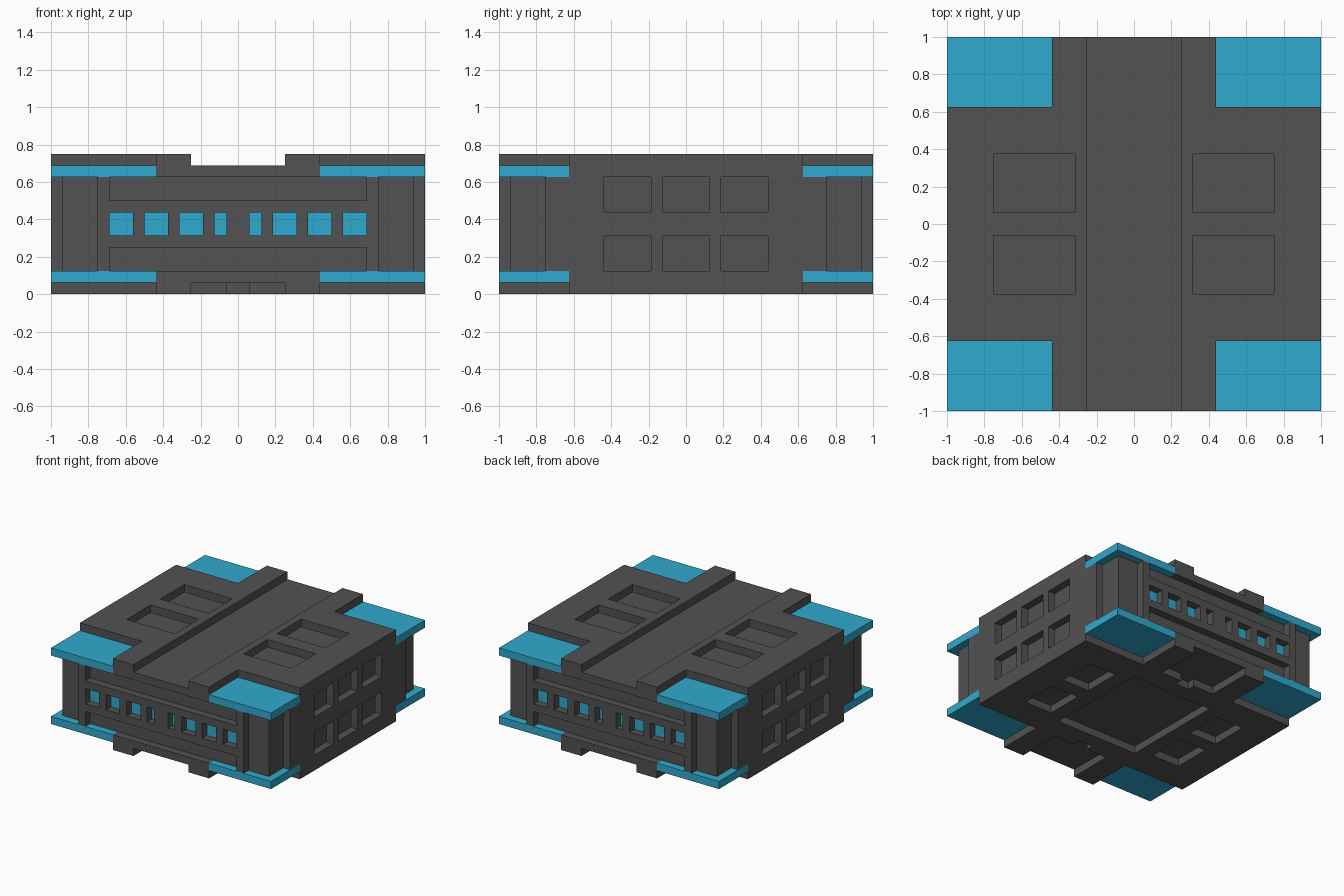
import bpy
import bmesh

U = 1 / 16  # module that every part is laid out on

cube = bpy.data.objects.get("Cube")
if cube:
    bpy.data.objects.remove(cube, do_unlink=True)


def material(name, colour):
    mat = bpy.data.materials.new(name)
    mat.use_nodes = True
    mat.diffuse_color = (*colour, 1)
    mat.node_tree.nodes["Principled BSDF"].inputs["Base Color"].default_value = (*colour, 1)
    return mat


GREY = material("dark grey", (0.085, 0.085, 0.085))
BLUE = material("bright blue", (0.03, 0.40, 0.62))


def rect(x0, x1, y0, y1):
    return [(x0, y0), (x1, y0), (x1, y1), (x0, y1)]


def four_way(corner):
    """Complete a plan from its +x +y corner, counter-clockwise."""
    back = corner[::-1]
    return (corner + [(-x, y) for x, y in back]
            + [(-x, -y) for x, y in corner] + [(x, -y) for x, y in back])


def prisms(name, pieces, mats):
    """One object made of upright prisms: (plan, bottom, top) in modules."""
    bm = bmesh.new()
    for plan, z0, z1 in pieces:
        face = bm.faces.new([bm.verts.new((x * U, y * U, z0 * U)) for x, y in plan])
        extruded = bmesh.ops.extrude_face_region(bm, geom=[face], use_keep_orig=True)
        top = [g for g in extruded["geom"] if isinstance(g, bmesh.types.BMVert)]
        bmesh.ops.translate(bm, verts=top, vec=(0, 0, (z1 - z0) * U))
    bmesh.ops.recalc_face_normals(bm, faces=bm.faces)
    mesh = bpy.data.meshes.new(name)
    bm.to_mesh(mesh)
    bm.free()
    for mat in mats:
        mesh.materials.append(mat)
    obj = bpy.data.objects.new(name, mesh)
    bpy.context.scene.collection.objects.link(obj)
    return obj


def carve(obj, pieces):
    """Cut the prisms out of the object and bake the result."""
    cutter = prisms("cutter", pieces, [GREY])
    cutter.hide_render = True
    mod = obj.modifiers.new("carve", "BOOLEAN")
    mod.operation = "DIFFERENCE"
    mod.solver = "EXACT"
    mod.object = cutter
    graph = bpy.context.evaluated_depsgraph_get()
    baked = bpy.data.meshes.new_from_object(obj.evaluated_get(graph))
    obj.modifiers.clear()
    obj.data = baked
    bpy.data.objects.remove(cutter, do_unlink=True)


SIDES = (-1, 1)

# Walls: a block with stepped corner posts
walls = prisms("walls", [(four_way([(16, 12), (15, 12), (15, 15), (12, 15), (12, 16)]), 2, 10)],
               [GREY, BLUE])
cuts = []
for s in SIDES:
    # long grooves and window openings, front and back
    depth = sorted((s * 15, s * 17))
    for z0, z1 in ((1, 4), (8, 11)):
        cuts.append((rect(-11, 11, *depth), z0, z1))
    for x0, x1 in ((1, 2), (3, 5), (6, 8), (9, 11)):
        for m in SIDES:
            cuts.append((rect(*sorted((m * x0, m * x1)), *depth), 5, 7))
    # two rows of square recesses on each side
    for y in (-5, 0, 5):
        for z0, z1 in ((1, 5), (7, 11)):
            cuts.append((rect(*depth, y - 2, y + 2), z0, z1))
carve(walls, cuts)

# Blue glass on the back faces of the window openings
for face in walls.data.polygons:
    x, y, z = (c / U for c in face.center)
    glass = (abs(face.normal.y) > 0.9 and abs(abs(y) - 15) < 0.1
             and abs(x) < 11 and 5 < z < 7)
    face.material_index = int(glass)

# Roof: cross plan with a central channel and four shallow pits
CROSS = four_way([(16, 10), (7, 10), (7, 16)])
roof = prisms("roof", [(CROSS, 10, 12)], [GREY])
pits = [(rect(*sorted((a * 5, a * 12)), *sorted((b * 1, b * 6))), 11, 13)
        for a in SIDES for b in SIDES]
carve(roof, pits + [(rect(-4, 4, -17, 17), 11, 13)])

# Base: same cross, pitted underneath, with slotted notches at both ends
base = prisms("base", [(CROSS, 0, 2)], [GREY])
pits = [(rect(*sorted((a * 8, a * 12)), *sorted((b * 1, b * 6))), -1, 1)
        for a in SIDES for b in SIDES]
pits.append((rect(-6, 6, -7, 7), -1, 1))
for s in SIDES:
    notch = [(-4, 17), (-4, 10), (-1, 10), (-1, 9), (1, 9), (1, 10), (4, 10), (4, 17)]
    pits.append(([(x, s * y) for x, y in notch], -1, 1))
carve(base, pits)

# Blue corner plates above and below the walls
for level, z in (("upper", 10), ("lower", 1)):
    for a, side in ((-1, "right"), (1, "left")):
        for b, end in ((-1, "front"), (1, "back")):
            plan = rect(*sorted((a * 7, a * 16)), *sorted((b * 10, b * 16)))
            prisms(f"{level}_{end}_{side}_plate", [(plan, z, z + 1)], [BLUE])
